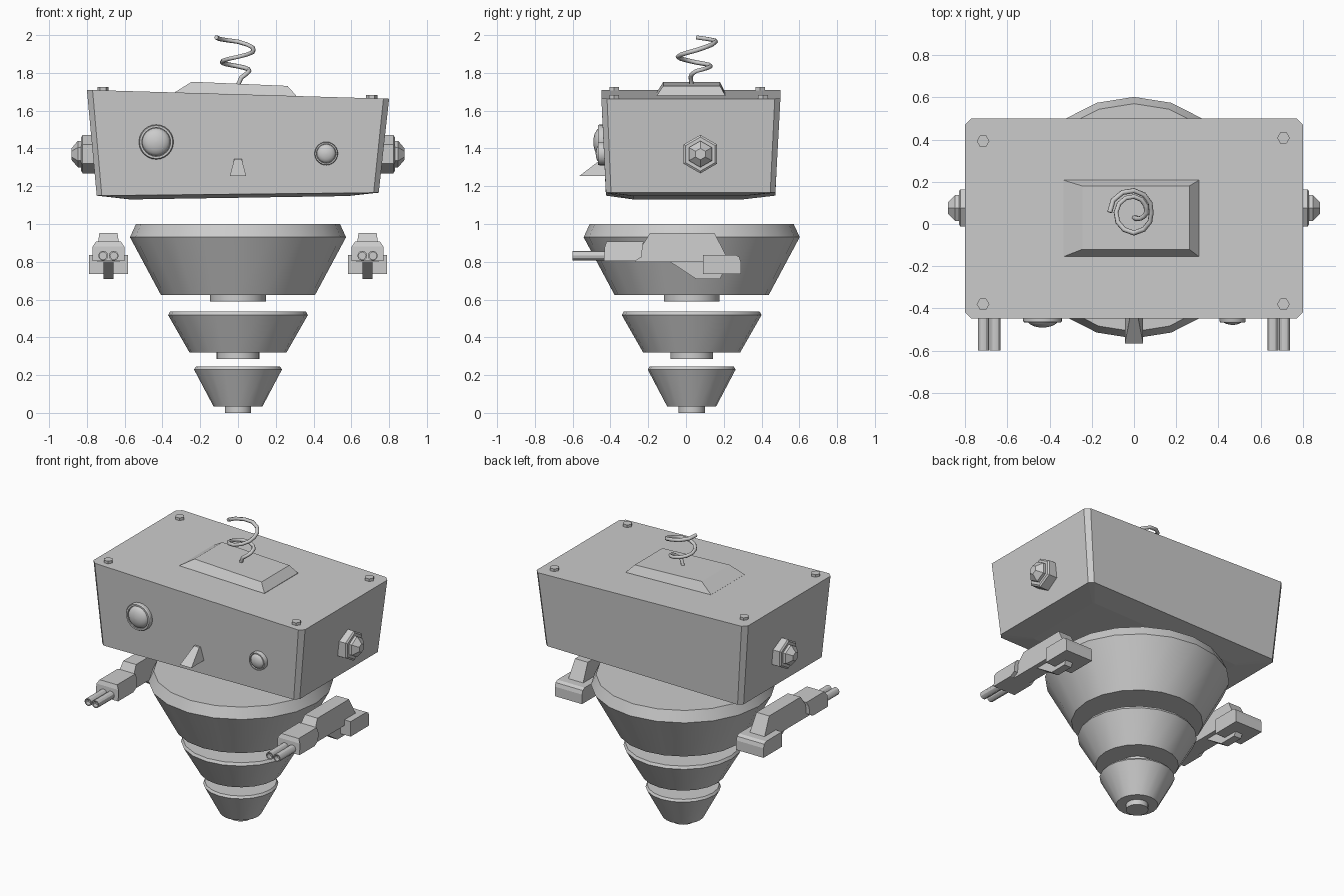
import bpy, bmesh, math

if "Cube" in bpy.data.objects:
    bpy.data.objects.remove(bpy.data.objects["Cube"])

grey = bpy.data.materials.new("light_grey")
grey.diffuse_color = (0.6, 0.6, 0.6, 1)
grey.use_nodes = True
grey.node_tree.nodes["Principled BSDF"].inputs["Base Color"].default_value = grey.diffuse_color
CY = 0.03  # body axis in y


def loft(name, rings, smooth=False, cap=True):
    """Skin equal-length rings of points into one closed object."""
    bm = bmesh.new()
    vr = [[bm.verts.new(p) for p in r] for r in rings]
    n = len(rings[0])
    for a, b in zip(vr, vr[1:]):
        for i in range(n):
            j = (i + 1) % n
            bm.faces.new((a[i], a[j], b[j], b[i]))
    if cap:
        bm.faces.new(vr[0])
        bm.faces.new(vr[-1])
    bmesh.ops.recalc_face_normals(bm, faces=bm.faces)
    me = bpy.data.meshes.new(name)
    bm.to_mesh(me)
    bm.free()
    me.materials.append(grey)
    if smooth:
        for p in me.polygons:
            p.use_smooth = True
        me.set_sharp_from_angle(angle=math.radians(30))
    ob = bpy.data.objects.new(name, me)
    bpy.context.collection.objects.link(ob)
    return ob


def lathe(name, profile, n, loc, axis="Z", side=1, smooth=True):
    """Turn (radius, height) pairs about an axis through loc."""
    x, y, z = loc
    rings = []
    for r, h in profile:
        ring = []
        for i in range(n):
            t = 2 * math.pi * i / n
            a, b = r * math.cos(t), r * math.sin(t)
            ring.append({"Z": (x + a, y + b, z + h),
                         "Y": (x + a, y - h, z + b),
                         "X": (x + side * h, y + b, z + a)}[axis])
        rings.append(ring)
    return loft(name, rings, smooth)


def rect(x0, x1, y0, y1, zl, zr, c=0.0):
    """Rectangle with cut corners, sloping from zl on the left to zr on the right."""
    pts = [(x0 + c, y0), (x1 - c, y0), (x1, y0 + c), (x1, y1 - c),
           (x1 - c, y1), (x0 + c, y1), (x0, y1 - c), (x0, y0 + c)]
    if not c:
        pts = [(x0, y0), (x1, y0), (x1, y1), (x0, y1)]
    return [(x, y, zl + (zr - zl) * (x - x0) / (x1 - x0)) for x, y in pts]


def prism(name, poly, cx, w, top_w=None):
    """Extrude a (y, z) side profile across x; top_w narrows the highest points."""
    zmax = max(p[1] for p in poly)

    def width(z):
        return top_w if top_w and z > zmax - 1e-4 else w
    return loft(name, [[(cx + s * width(z), y, z) for y, z in poly] for s in (-1, 1)])


# Body: three stacked tapering drums, each with a plug below
drums = [("upper_drum", [(0.147, 0.59), (0.147, 0.624), (0.408, 0.624), (0.572, 0.93), (0.54, 1.0)]),
         ("middle_drum", [(0.113, 0.285), (0.113, 0.32), (0.257, 0.32), (0.37, 0.518), (0.36, 0.536)]),
         ("lower_drum", [(0.07, 0.0), (0.07, 0.035), (0.13, 0.035), (0.233, 0.23), (0.223, 0.245)])]
for name, prof in drums:
    lathe(name, prof, 20, (0, CY, 0))

# Head: lopsided tapering box with a shallow raised underside
loft("head", [rect(-0.57, 0.58, -0.28, 0.30, 1.13, 1.148, 0.01),
              rect(-0.748, 0.745, -0.424, 0.473, 1.15, 1.166, 0.027),
              rect(-0.80, 0.80, -0.448, 0.50, 1.71, 1.663, 0.03)])

# Raised plate on the head
loft("top_plate", [rect(-0.335, 0.308, -0.155, 0.208, 1.685, 1.67),
                   rect(-0.335, 0.308, -0.155, 0.208, 1.697, 1.68),
                   rect(-0.245, 0.262, -0.12, 0.18, 1.753, 1.731)])

# Head corner bolts
for x, y in ((-0.715, 0.393), (0.708, 0.408), (-0.715, -0.38), (0.708, -0.38)):
    lathe("head_bolt", [(0.03, -0.01), (0.03, 0.018)], 6, (x, y, 1.686 - 0.029 * x), smooth=False)

# Ear bolts: nut with a pointed hexagonal end
for s in (-1, 1):
    lathe("ear_bolt", [(0.102, 0.74), (0.102, 0.822), (0.09, 0.83), (0.07, 0.83),
                       (0.07, 0.848), (0.03, 0.882)], 6, (0, 0.076, 1.37), "X", s, False)

# Eyes: ring with a domed lens
for name, x, z, r in (("large_eye", -0.433, 1.434, 0.092), ("small_eye", 0.467, 1.373, 0.062)):
    lathe(name + "_ring", [(r, 0.40), (r, 0.459), (r * 0.95, 0.466), (r * 0.83, 0.466),
                           (r * 0.82, 0.455)], 24, (x, 0, z), "Y")
    dome = [(r * 0.81 * math.cos(a), 0.452 + r * 0.42 * math.sin(a))
            for a in [math.radians(d) for d in (0, 18, 36, 54, 72, 87)]]
    lathe(name + "_lens", dome, 24, (x, 0, z), "Y")

# Wedge nose
loft("nose", [[(-0.043, -0.41, 1.254), (0.043, -0.41, 1.254), (0.043, -0.565, 1.254), (-0.043, -0.565, 1.254)],
              [(-0.02, -0.41, 1.344), (0.02, -0.41, 1.344), (0.02, -0.447, 1.344), (-0.02, -0.447, 1.344)]])

# Spring antenna: tube swept along a widening coil (angle, radius, height)
keys = [(-60, 0.035, 1.775), (0, 0.06, 1.81), (90, 0.075, 1.835), (180, 0.085, 1.855),
        (270, 0.098, 1.885), (360, 0.082, 1.92), (450, 0.103, 1.965), (540, 0.12, 1.987)]
path = [(0, 0.03, 1.735)]
for (a0, r0, z0), (a1, r1, z1) in zip(keys, keys[1:]):
    for k in range(3):
        f = k / 3
        t, r = math.radians(a0 + (a1 - a0) * f), r0 + (r1 - r0) * f
        path.append((r * math.cos(t), 0.055 + r * math.sin(t), z0 + (z1 - z0) * f))
path.append((-0.115, 0.055, 1.988))
cu = bpy.data.curves.new("antenna_path", "CURVE")
cu.dimensions = "3D"
cu.bevel_depth = 0.012
cu.bevel_resolution = 1
cu.use_fill_caps = True
sp = cu.splines.new("POLY")
sp.points.add(len(path) - 1)
for p, q in zip(sp.points, path):
    p.co = (*q, 1)
cu.materials.append(grey)
antenna = bpy.data.objects.new("antenna", cu)
bpy.context.collection.objects.link(antenna)

# Arms: upper block, lower strut, forearm, rear foot and twin barrels
for s in (-1, 1):
    cx = s * 0.686
    prism("arm_block", [(-0.19, 0.953), (0.15, 0.953), (0.23, 0.80), (-0.10, 0.80),
                        (-0.27, 0.80), (-0.235, 0.88)], cx, 0.058, 0.048)
    prism("arm_strut", [(-0.10, 0.81), (0.23, 0.81), (0.18, 0.708), (0.055, 0.708)], cx, 0.027)
    prism("forearm", [(-0.43, 0.88), (-0.42, 0.907), (-0.225, 0.907), (-0.23, 0.88),
                      (-0.235, 0.825), (-0.27, 0.804), (-0.435, 0.804)], cx, 0.084, 0.066)
    prism("foot", [(0.09, 0.735), (0.29, 0.735), (0.29, 0.80), (0.282, 0.825),
                   (0.262, 0.837), (0.09, 0.837)], cx, 0.103)
    for d in (-0.028, 0.028):
        lathe("barrel", [(0.026, 0.40), (0.026, 0.60), (0.019, 0.60), (0.019, 0.57)],
              12, (cx + d, 0, 0.832), "Y")
